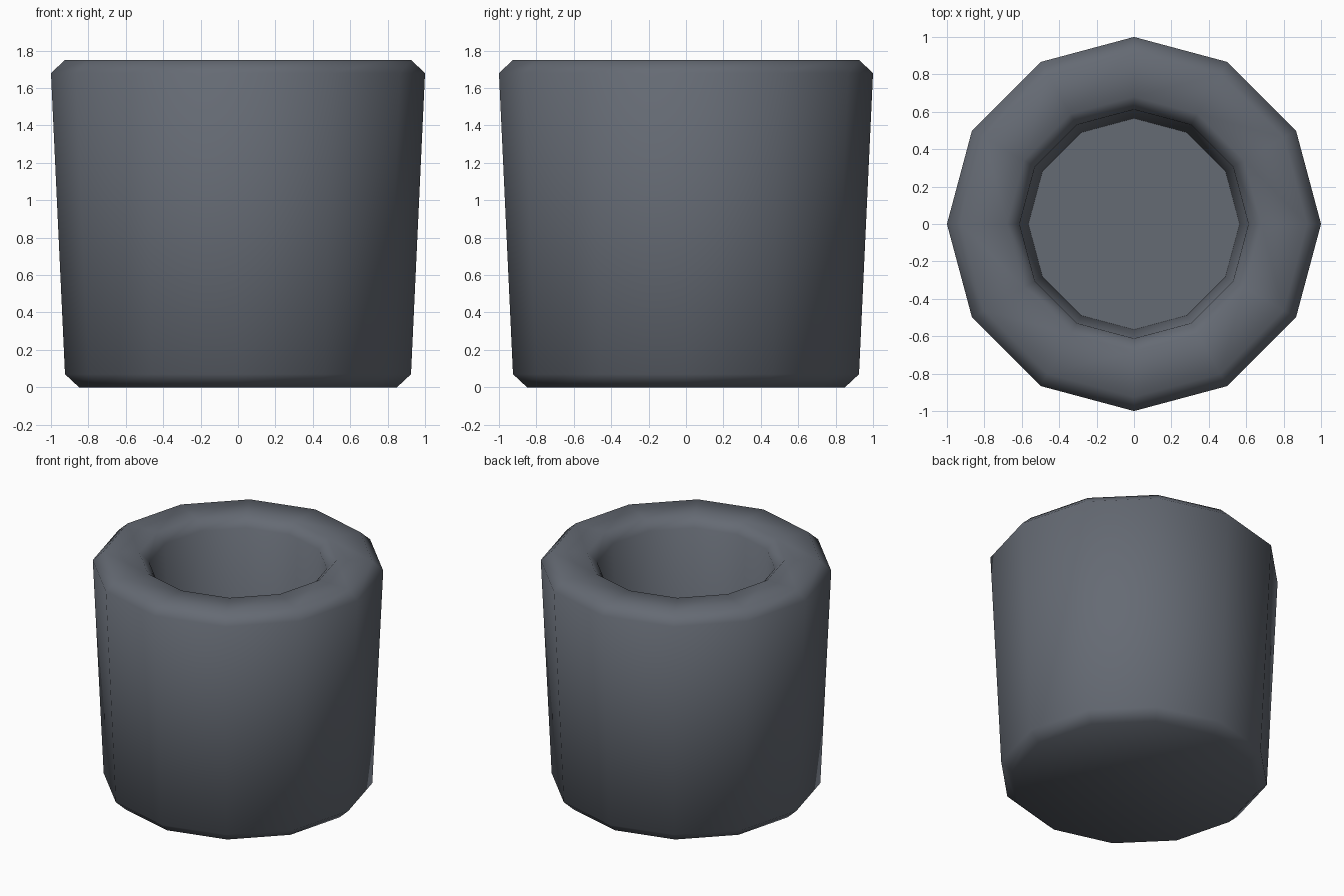
import bpy, bmesh, math

if "Cube" in bpy.data.objects:
    bpy.data.objects.remove(bpy.data.objects["Cube"])

SIDES = 12
# Profile (radius, height): underside, chamfered tapered wall, rim, recess down to its floor
PROFILE = [(0.85, 0), (0.925, 0.07), (1.0, 1.68), (0.925, 1.75),
           (0.68, 1.75), (0.612, 1.68), (0.565, 0.4)]

bm = bmesh.new()
rings = []
for r, z in PROFILE:
    rings.append([bm.verts.new((r * math.cos(2 * math.pi * i / SIDES),
                                r * math.sin(2 * math.pi * i / SIDES), z))
                  for i in range(SIDES)])

# Walls between neighbouring rings
for a, b in zip(rings, rings[1:]):
    for i in range(SIDES):
        j = (i + 1) % SIDES
        bm.faces.new((a[i], a[j], b[j], b[i]))

# Underside and recess floor
bm.faces.new(rings[0][::-1])
bm.faces.new(rings[-1])

mesh = bpy.data.meshes.new("tapered_cup")
bm.to_mesh(mesh)
bm.free()
cup = bpy.data.objects.new("tapered_cup", mesh)
bpy.context.collection.objects.link(cup)

# Dark slate colour
slate = bpy.data.materials.new("dark_slate")
slate.diffuse_color = (0.13, 0.145, 0.173, 1)
slate.use_nodes = True
slate.node_tree.nodes["Principled BSDF"].inputs["Base Color"].default_value = slate.diffuse_color
mesh.materials.append(slate)

# Smooth everywhere except the recess floor edge
bpy.context.view_layer.objects.active = cup
cup.select_set(True)
bpy.ops.object.shade_smooth_by_angle(angle=math.radians(60))
